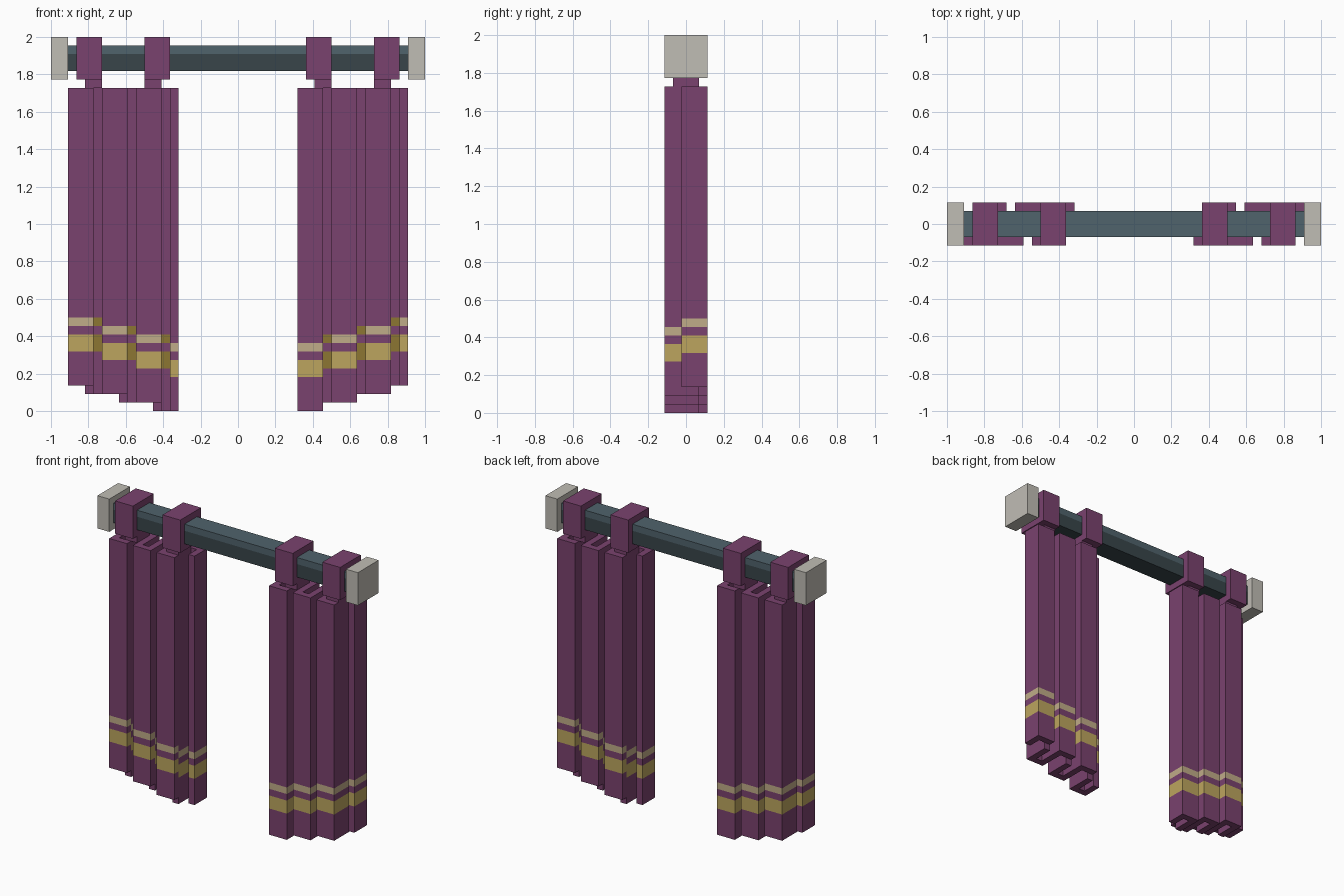
import bpy, bmesh

cube = bpy.data.objects.get("Cube")
if cube:
    bpy.data.objects.remove(cube)

U = 1 / 22  # every size below is a whole or half multiple of this unit


def material(name, hex_colour):
    """Flat material from a hex colour, converted to linear values."""
    def linear(c):
        return c / 12.92 if c <= 0.04045 else ((c + 0.055) / 1.055) ** 2.4
    rgb = [linear(b / 255) for b in bytes.fromhex(hex_colour)] + [1]
    m = bpy.data.materials.new(name)
    m.use_nodes = True
    m.diffuse_color = rgb
    m.node_tree.nodes["Principled BSDF"].inputs["Base Color"].default_value = rgb
    return m


cloth = material("purple cloth", "7A426E")
gold = material("gold stripe", "BCA55E")
pale = material("pale stripe", "C0AC88")
lining = material("dark gold lining", "8C7632")
metal = material("blue grey metal", "50636C")
shade = material("dark grey metal", "38454A")
stone = material("pale stone", "C0BDB5")


def column(name, outline, heights, mats, turn=1):
    """Extrude an outline through several heights, one material per layer."""
    palette = list(dict.fromkeys(mats))
    bm = bmesh.new()
    rings = [[bm.verts.new((x * U * turn, y * U * turn, z * U)) for x, y in outline]
             for z in heights]
    for low, high, mat in zip(rings, rings[1:], mats):
        for i in range(len(outline)):
            j = (i + 1) % len(outline)
            face = bm.faces.new((low[i], low[j], high[j], high[i]))
            face.material_index = palette.index(mat)
    bm.faces.new(rings[0][::-1]).material_index = palette.index(mats[0])
    bm.faces.new(rings[-1]).material_index = palette.index(mats[-1])
    bmesh.ops.recalc_face_normals(bm, faces=bm.faces)
    mesh = bpy.data.meshes.new(name)
    bm.to_mesh(mesh)
    bm.free()
    for m in palette:
        mesh.materials.append(m)
    obj = bpy.data.objects.new(name, mesh)
    bpy.context.collection.objects.link(obj)
    return obj


def rect(x0, x1, y0, y1):
    return [(x0, y0), (x1, y0), (x1, y1), (x0, y1)]


# Pleat outlines: outer hook, repeating fold, inner hook
OUTER = [(0, -2.5), (3, -2.5), (3, -1.5), (1, -1.5), (1, .5), (0, .5)]
FOLD = [(2, -1.5), (2, 2.5), (5, 2.5), (5, -1.5), (7, -1.5),
        (7, -2.5), (4, -2.5), (4, 1.5), (3, 1.5), (3, -1.5)]
INNER = [(2, -1.5), (2, 2.5), (5, 2.5), (5, -.5), (4, -.5),
         (4, 1.5), (3, 1.5), (3, -1.5)]
EDGE = -20  # outer edge of the curtain

# The second curtain is the first one turned half way round
for side, turn in (("right", 1), ("left", -1)):
    # Pleats, each hanging one unit lower than the one before
    for k, shape in enumerate((OUTER, FOLD, FOLD, INNER)):
        shift = EDGE + 4 * max(k - 1, 0)
        column(f"{side}_curtain_pleat_{k + 1}",
               [(x + shift, y) for x, y in shape],
               [3 - k, 7 - k, 9 - k, 10 - k, 11 - k, 38],
               [cloth, gold, cloth, pale, cloth], turn)
    # Striped lining inside the folds
    for k in range(3):
        bands = [6 - k, 7 - k, 9 - k, 10 - k, 11 - k]
        for face, x, y in (("front", 3, 1.4), ("back", 1, -1.5)):
            x += EDGE + 4 * k
            column(f"{side}_{face}_lining_{k + 1}", rect(x, x + 1, y, y + .1),
                   bands, [cloth, lining, cloth, lining], turn)
    # Hanging loops and the tabs below them
    for n, (loop_x, tab_x) in enumerate(((-19, -18), (-11, -11)), 1):
        column(f"{side}_loop_{n}", rect(loop_x, loop_x + 3, -2.5, 2.5),
               [39, 44], [cloth], turn)
        column(f"{side}_tab_{n}", rect(tab_x, tab_x + 2, -1.5, 1.5),
               [38, 39], [cloth], turn)
    # Wall bracket at the end of the rod
    column(f"{side}_bracket", rect(-22, -20, -2.5, 2.5), [39, 44], [stone], turn)

# Rod with a darker lower part
column("curtain_rod", rect(-20, 20, -1.5, 1.5), [40, 42, 43], [shade, metal])
